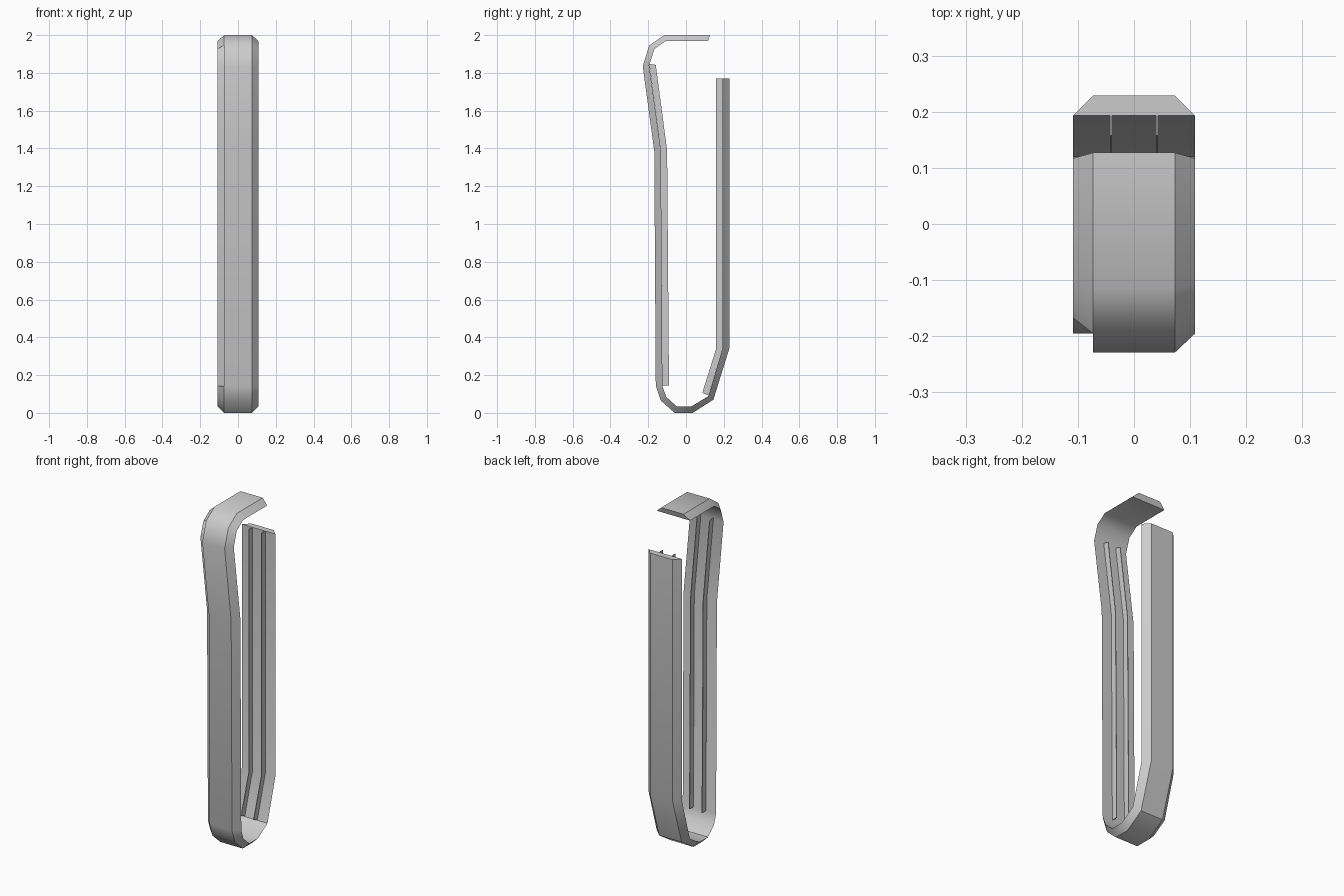
import bpy, bmesh, math

if "Cube" in bpy.data.objects:
    bpy.data.objects.remove(bpy.data.objects["Cube"])


def finish(name, bm):
    mesh = bpy.data.meshes.new(name)
    bm.to_mesh(mesh)
    bm.free()
    obj = bpy.data.objects.new(name, mesh)
    bpy.context.collection.objects.link(obj)
    bpy.ops.object.select_all(action='DESELECT')
    obj.select_set(True)
    bpy.context.view_layer.objects.active = obj
    bpy.ops.object.shade_smooth_by_angle(angle=math.radians(40))
    return obj


def loft(name, rings, open_faces=()):
    """Join matching 4-point rings into a capped strip; open_faces = (segment, side) left out."""
    bm = bmesh.new()
    vs = [[bm.verts.new(p) for p in ring] for ring in rings]
    for i in range(len(vs) - 1):
        for k in range(4):
            if (i, k) not in open_faces:
                n = (k + 1) % 4
                bm.faces.new((vs[i][k], vs[i][n], vs[i + 1][n], vs[i + 1][k]))
    bm.faces.new(vs[0][::-1])
    bm.faces.new(vs[-1])
    bmesh.ops.recalc_face_normals(bm, faces=bm.faces)
    return finish(name, bm)


# Clip band: side profile (y, z), outer and inner lines from hook tip to back leg top
outer = [(.127, 2), (-.115, 2), (-.195, 1.945), (-.229, 1.835), (-.168, 1.385),
         (-.16, .143), (-.133, .065), (-.06, 0), (.035, 0), (.145, .07),
         (.229, .34), (.229, 1.77)]
inner = [(.117, 1.968), (-.108, 1.968), (-.167, 1.927), (-.195, 1.84), (-.133, 1.39),
         (-.125, .143), (-.105, .085), (-.05, .035), (.03, .035), (.12, .09),
         (.193, .34), (.193, 1.77)]
OUT_W, IN_W = .073, .109
rings = [[(-OUT_W, *o), (OUT_W, *o), (IN_W, *i), (-IN_W, *i)]
         for o, i in zip(outer, inner)]
# the left bevel of the front leg is open
loft("clip_band", rings, {(2, 3), (3, 3), (4, 3)})

# Thin grip ribs inside both legs: (base point, tip point) along the leg
front = [((-.195, 1.848), (-.160, 1.842)), ((-.133, 1.39), (-.100, 1.39)),
         ((-.125, .145), (-.090, .145))]
back = [((.193, 1.77), (.158, 1.77)), ((.193, .34), (.158, .335)),
        ((.120, .092), (.086, .105))]
T = .002
for leg, path in (("front", front), ("back", back)):
    for side, x in (("left", -.041), ("right", .041)):
        loft(f"{leg}_rib_{side}",
             [[(x - T, *b), (x + T, *b), (x + T, *t), (x - T, *t)] for b, t in path])
